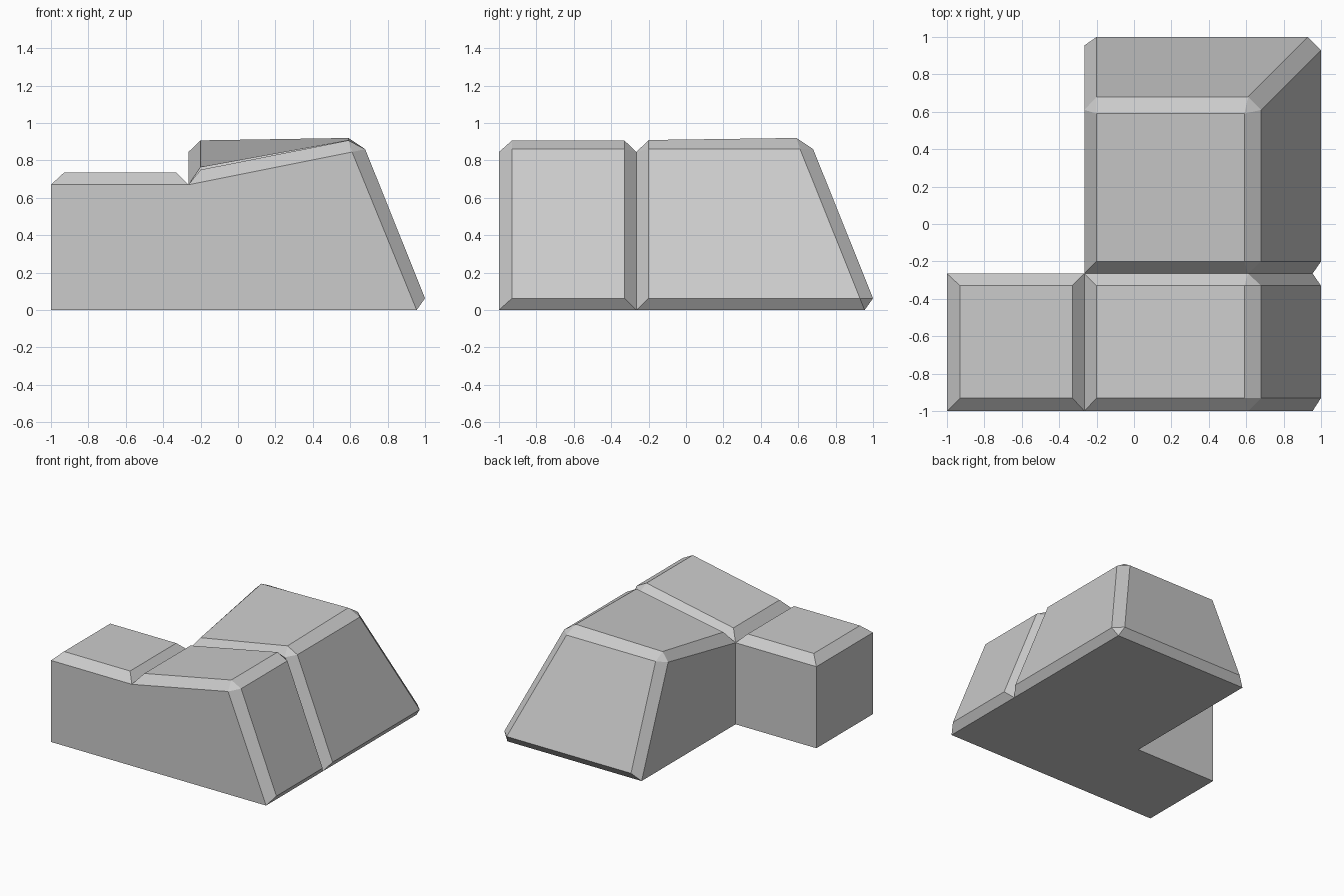
import bpy
import bmesh

if "Cube" in bpy.data.objects:
    bpy.data.objects.remove(bpy.data.objects["Cube"])

V = -0.265           # inner corner and joint line of the L
LOW, HIGH = 0.67, 0.845
EAVE, FOOT = 0.61, 0.955

bm = bmesh.new()


def face(*pts):
    bm.faces.new([bm.verts.new(p) for p in pts])


def raised_panel(rim, top, ridges=()):
    """Raised quad with a chamfer down to its rim, except on ridge edges."""
    face(*top)
    for i in range(4):
        j = (i + 1) % 4
        if i not in ridges:
            face(rim[i], rim[j], top[j], top[i])


def ridge(a, b, start=None, end=None):
    """Strip joining two panel edges, with optional end triangles."""
    face(a[0], a[1], b[1], b[0])
    for k, tip in ((0, start), (1, end)):
        if tip:
            face(tip, a[k], b[k])


def swap(p):
    return (p[1], p[0], p[2])


# Shared rim corners
front_left, front_mid = (-1, -1, LOW), (V, -1, LOW)
front_eave, front_foot = (EAVE, -1, HIGH), (FOOT, -1, 0)
back_left, inner = (-1, V, LOW), (V, V, LOW)
mid_eave, mid_foot = (EAVE, V, HIGH), (FOOT, V, 0)
far_eave, far_foot = swap(mid_eave), swap(mid_foot)
hip_eave, hip_foot = (EAVE, EAVE, HIGH), (FOOT, FOOT, 0)

# Flat panel of the left block
raised_panel([front_left, front_mid, inner, back_left],
             [(x, y, 0.735) for x, y in
              ((-.93, -.93), (-.33, -.93), (-.33, -.33), (-.93, -.33))])

# Corner block: sloping top and steep right side
t = [(-.2, -.93, .75), (.59, -.93, .907), (.59, -.33, .907), (-.2, -.33, .75)]
s = [(.68, -.93, .86), (1, -.93, .063), (1, -.33, .063), (.68, -.33, .86)]
raised_panel([front_mid, front_eave, mid_eave, inner], t, ridges=(1,))
raised_panel([front_eave, front_foot, mid_foot, mid_eave], s, ridges=(3,))
ridge((t[1], t[2]), (s[0], s[3]), front_eave, mid_eave)

# Back block: top, plus right side mirrored across the hip to the back side
t = [(-.2, -.2, .765), (.59, -.2, .909), (.59, .59, .92), (-.2, .59, .907)]
s = [(.68, -.2, .86), (1, -.2, .063), (1, .93, .063), (.68, .61, .86)]
b = [swap(p) for p in s]
side_rim = [mid_eave, mid_foot, hip_foot, hip_eave]
raised_panel([inner, mid_eave, hip_eave, far_eave], t, ridges=(1, 2))
raised_panel(side_rim, s, ridges=(2, 3))
raised_panel([swap(p) for p in side_rim], b, ridges=(2, 3))
ridge((t[1], t[2]), (s[0], s[3]), start=mid_eave)
ridge((t[3], t[2]), (b[0], b[3]), start=far_eave)
ridge((s[3], s[2]), (b[3], b[2]), end=hip_foot)
face(t[2], s[3], b[3])

# Plain walls and underside
g1, g2, g3 = (-1, -1, 0), (-1, V, 0), (V, V, 0)
face(g1, front_foot, front_eave, front_mid, front_left)
face(g1, front_left, back_left, g2)
face(g2, back_left, inner, g3)
face(g3, inner, far_eave, far_foot)
face(g1, g2, g3, far_foot, hip_foot, mid_foot, front_foot)

bmesh.ops.remove_doubles(bm, verts=bm.verts, dist=0.0005)
bmesh.ops.recalc_face_normals(bm, faces=bm.faces)
mesh = bpy.data.meshes.new("corner_block")
bm.to_mesh(mesh)
bm.free()
obj = bpy.data.objects.new("corner_block", mesh)
bpy.context.collection.objects.link(obj)
